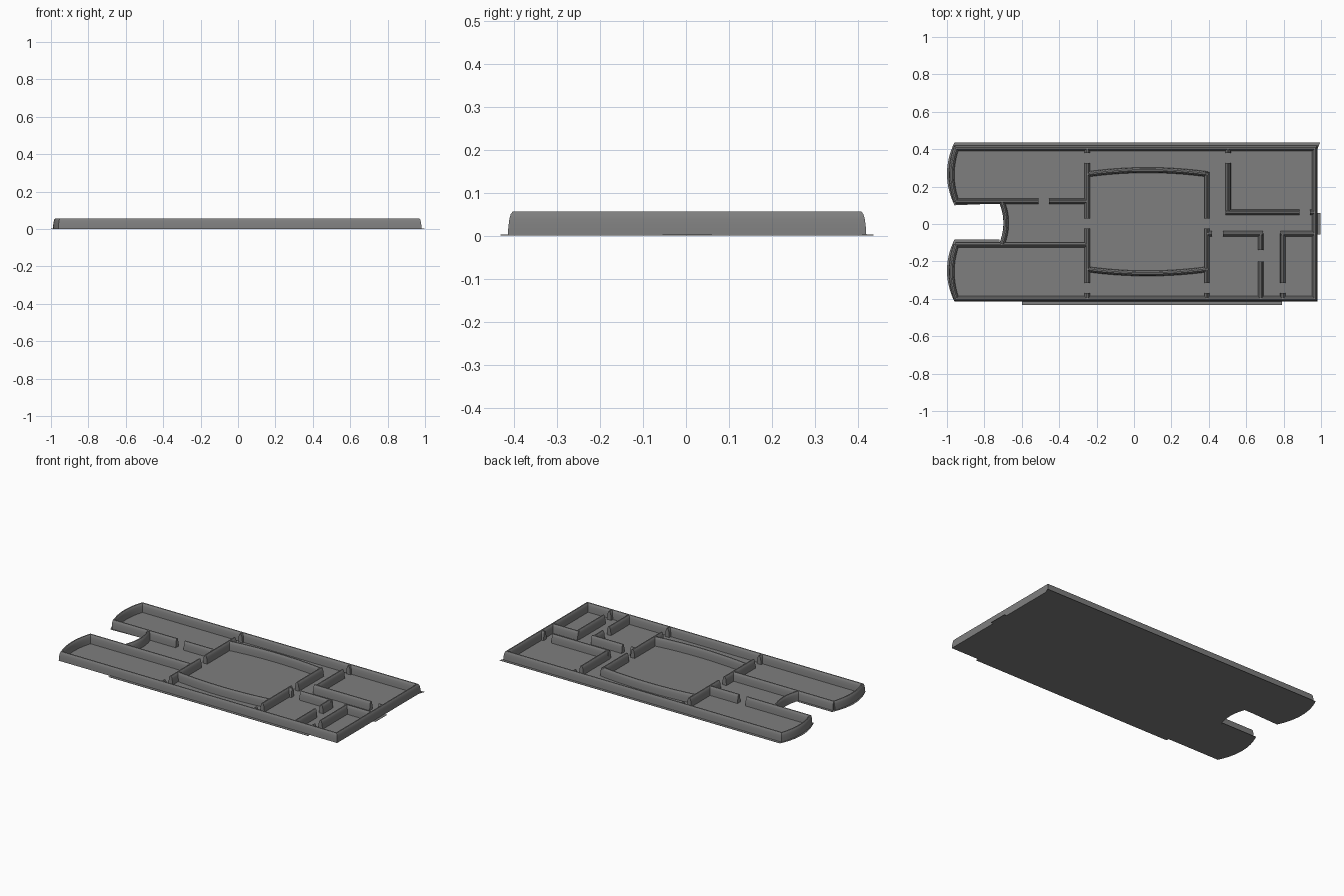
import bpy, bmesh, math
from mathutils import Vector

if "Cube" in bpy.data.objects:
    bpy.data.objects.remove(bpy.data.objects["Cube"])

stone = bpy.data.materials.new("mid grey")
stone.diffuse_color = (0.21, 0.21, 0.21, 1)
stone.use_nodes = True
stone.node_tree.nodes["Principled BSDF"].inputs["Base Color"].default_value = stone.diffuse_color

# Tapered wall section with a rounded top: (offset, height)
SECTION = [(-0.0145, 0), (-0.0130, 0.022), (-0.0105, 0.040), (-0.0075, 0.050), (-0.0035, 0.0555),
           (0.0035, 0.0555), (0.0075, 0.050), (0.0105, 0.040), (0.0130, 0.022), (0.0145, 0)]


def finish(bm, name):
    bmesh.ops.recalc_face_normals(bm, faces=bm.faces)
    me = bpy.data.meshes.new(name)
    bm.to_mesh(me)
    bm.free()
    me.materials.append(stone)
    ob = bpy.data.objects.new(name, me)
    bpy.context.collection.objects.link(ob)
    return ob


def arc(a, b, bulge, n=16):
    """Points of a shallow arc from a to b; bulge is the offset vector at mid span."""
    a, b, c = Vector(a), Vector(b), Vector(bulge)
    return [tuple(a.lerp(b, i / n) + c * (1 - (2 * i / n - 1) ** 2)) for i in range(n + 1)]


def wall(name, pts, closed=False):
    """Sweep the wall section along a plan path with mitred corners."""
    P = [Vector(p) for p in pts]
    n = len(P)
    bm = bmesh.new()
    rings = []
    for i, p in enumerate(P):
        prev = P[i - 1] if (i > 0 or closed) else None
        nxt = P[(i + 1) % n] if (i < n - 1 or closed) else None
        d1 = (p - prev).normalized() if prev is not None else (nxt - p).normalized()
        d2 = (nxt - p).normalized() if nxt is not None else d1
        n1, n2 = Vector((-d1.y, d1.x)), Vector((-d2.y, d2.x))
        m = (n1 + n2).normalized()
        m /= max(0.4, m.dot(n1))
        rings.append([bm.verts.new((p.x + m.x * o, p.y + m.y * o, z)) for o, z in SECTION])
    k = len(SECTION)
    for i in range(n if closed else n - 1):
        r, s = rings[i], rings[(i + 1) % n]
        for j in range(k):
            bm.faces.new((r[j], r[(j + 1) % k], s[(j + 1) % k], s[j]))
    if not closed:
        bm.faces.new(rings[0])
        bm.faces.new(rings[-1])
    return finish(bm, name)


# Floor plate with its thin outer flange, notch and door sills
outline = [(0.995, 0.436), (0.981, 0.40), (0.981, 0.06), (0.997, 0.06), (0.997, -0.055),
           (0.981, -0.055), (0.981, -0.414), (0.79, -0.414), (0.79, -0.432),
           (-0.60, -0.432), (-0.60, -0.414)]
outline += arc((-0.96, -0.415), (-0.96, -0.083), (-0.04, 0))
outline += [(-0.72, -0.083)]
outline += arc((-0.718, -0.10), (-0.718, 0.11), (0.027, 0))
outline += arc((-0.96, 0.10), (-0.96, 0.436), (-0.04, 0))
bm = bmesh.new()
face = bm.faces.new([bm.verts.new((x, y, 0)) for x, y in outline])
ext = bmesh.ops.extrude_face_region(bm, geom=[face])
bmesh.ops.translate(bm, vec=(0, 0, 0.002),
                    verts=[v for v in ext["geom"] if isinstance(v, bmesh.types.BMVert)])
bmesh.ops.triangulate(bm, faces=[f for f in bm.faces if len(f.verts) > 4])
finish(bm, "floor")

# Outer shell: both wings and the long walls in one run
shell = arc((-0.950, 0.122), (-0.950, 0.405), (-0.025, 0))
shell += [(0.967, 0.405), (0.967, -0.400)]
shell += arc((-0.950, -0.400), (-0.950, -0.112), (-0.025, 0))
wall("outer_wall", shell)
wall("notch_wall", arc((-0.708, -0.112), (-0.708, 0.122), (0.024, 0)))

# Straight walls along x: (y, [(x0, x1), ...])
for y, spans in [(0.122, [(-0.955, -0.51), (-0.455, -0.25)]),
                 (-0.112, [(-0.955, -0.25)]),
                 (0.062, [(0.49, 0.885), (0.94, 0.967)]),
                 (-0.052, [(0.39, 0.418), (0.475, 0.69), (0.783, 0.967)])]:
    for x0, x1 in spans:
        wall("cross_wall", [(x0, y), (x1, y)])

# Straight walls along y with door gaps: (x, [(y0, y1), ...])
for x, spans in [(-0.25, [(0.38, 0.405), (0.03, 0.325), (-0.315, -0.025), (-0.40, -0.37)]),
                 (0.39, [(0.03, 0.277), (-0.315, -0.025), (-0.40, -0.37)]),
                 (0.503, [(0.38, 0.405), (0.062, 0.325)]),
                 (0.678, [(-0.14, -0.052), (-0.40, -0.20)]),
                 (0.795, [(-0.315, -0.052), (-0.40, -0.37)])]:
    for y0, y1 in spans:
        wall("partition_wall", [(x, y0), (x, y1)])

# Bowed walls of the central hall
wall("hall_back_wall", arc((-0.25, 0.266), (0.395, 0.266), (0, 0.022)))
wall("hall_front_wall", arc((-0.25, -0.242), (0.395, -0.242), (0, -0.022)))

# Smooth the rounded wall tops, keep hard edges
bpy.ops.object.select_all(action='DESELECT')
for ob in bpy.data.objects:
    ob.select_set(True)
    bpy.context.view_layer.objects.active = ob
bpy.ops.object.shade_smooth_by_angle(angle=math.radians(35))
